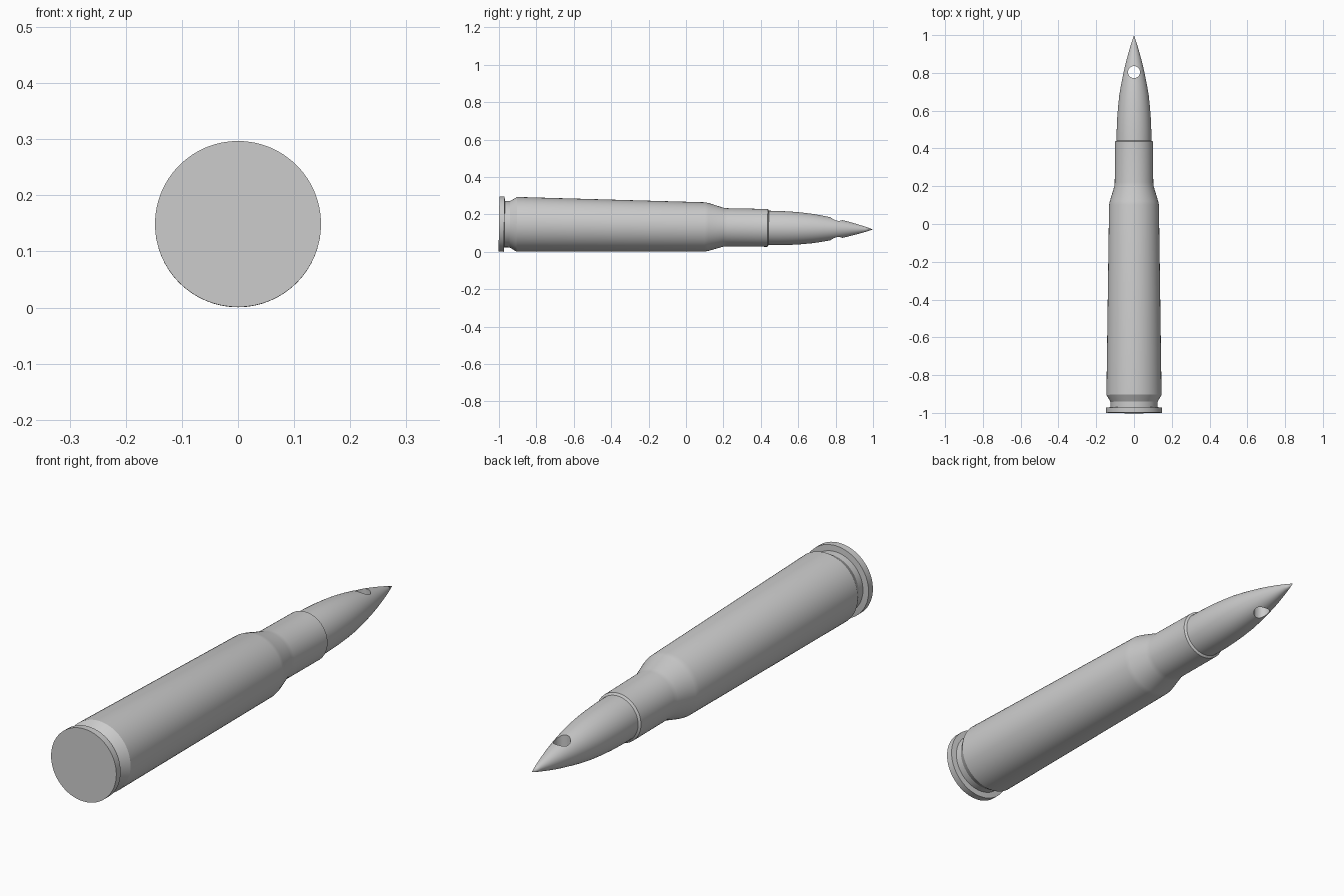
import bpy, bmesh, math
from mathutils import Matrix

if "Cube" in bpy.data.objects:
    bpy.data.objects.remove(bpy.data.objects["Cube"])

SIDES = 64
TILT = Matrix.Translation((0, 0, 0.1345)) @ Matrix.Rotation(-0.0145, 4, 'X')


def lathe(name, profile, cap_start=True):
    """Spin (y, radius) points around the y axis; radius 0 makes a tip."""
    bm = bmesh.new()
    rings = []
    for y, r in profile:
        if r == 0:
            rings.append([bm.verts.new((0, y, 0))] * SIDES)
            continue
        rings.append([bm.verts.new((r * math.cos(2 * math.pi * i / SIDES), y,
                                    r * math.sin(2 * math.pi * i / SIDES)))
                      for i in range(SIDES)])
    for a, b in zip(rings, rings[1:]):
        for i in range(SIDES):
            j = (i + 1) % SIDES
            bm.faces.new(dict.fromkeys((a[i], a[j], b[j], b[i])))
    if cap_start:
        bm.faces.new(rings[0])
    bmesh.ops.recalc_face_normals(bm, faces=bm.faces[:])
    bm.transform(TILT)
    mesh = bpy.data.meshes.new(name)
    bm.to_mesh(mesh)
    bm.free()
    obj = bpy.data.objects.new(name, mesh)
    bpy.context.collection.objects.link(obj)
    return obj


def smooth(obj):
    bpy.ops.object.select_all(action='DESELECT')
    obj.select_set(True)
    bpy.context.view_layer.objects.active = obj
    bpy.ops.object.shade_smooth_by_angle(angle=math.radians(25))


# Case: rim, groove, tapered body, shoulder, neck and mouth lip
case = lathe("case", [
    (-1.0, 0.148), (-0.972, 0.148), (-0.97, 0.124), (-0.942, 0.124),
    (-0.905, 0.146), (0.10, 0.132), (0.12, 0.128), (0.20, 0.104),
    (0.22, 0.102), (0.436, 0.101), (0.442, 0.092)])

# Pointed tip: curved from the mouth to a sharp point
tip = lathe("pointed_tip", [
    (0.442, 0.092), (0.50, 0.0915), (0.56, 0.089), (0.62, 0.0845),
    (0.68, 0.078), (0.74, 0.068), (0.80, 0.056), (0.86, 0.042),
    (0.92, 0.0255), (0.96, 0.0135), (1.0, 0)])

# Vertical ring hole through the tip
bpy.ops.mesh.primitive_cylinder_add(vertices=32, radius=0.032, depth=0.4,
                                    location=(0, 0.804, 0.123))
cutter = bpy.context.object
cutter.name = "hole_cutter"
cutter.hide_render = True
cut = tip.modifiers.new("hole", 'BOOLEAN')
cut.operation = 'DIFFERENCE'
cut.solver = 'EXACT'
cut.object = cutter
bpy.ops.object.select_all(action='DESELECT')
tip.select_set(True)
bpy.context.view_layer.objects.active = tip
bpy.ops.object.modifier_apply(modifier=cut.name)
bpy.data.objects.remove(cutter)

for part in (case, tip):
    smooth(part)
